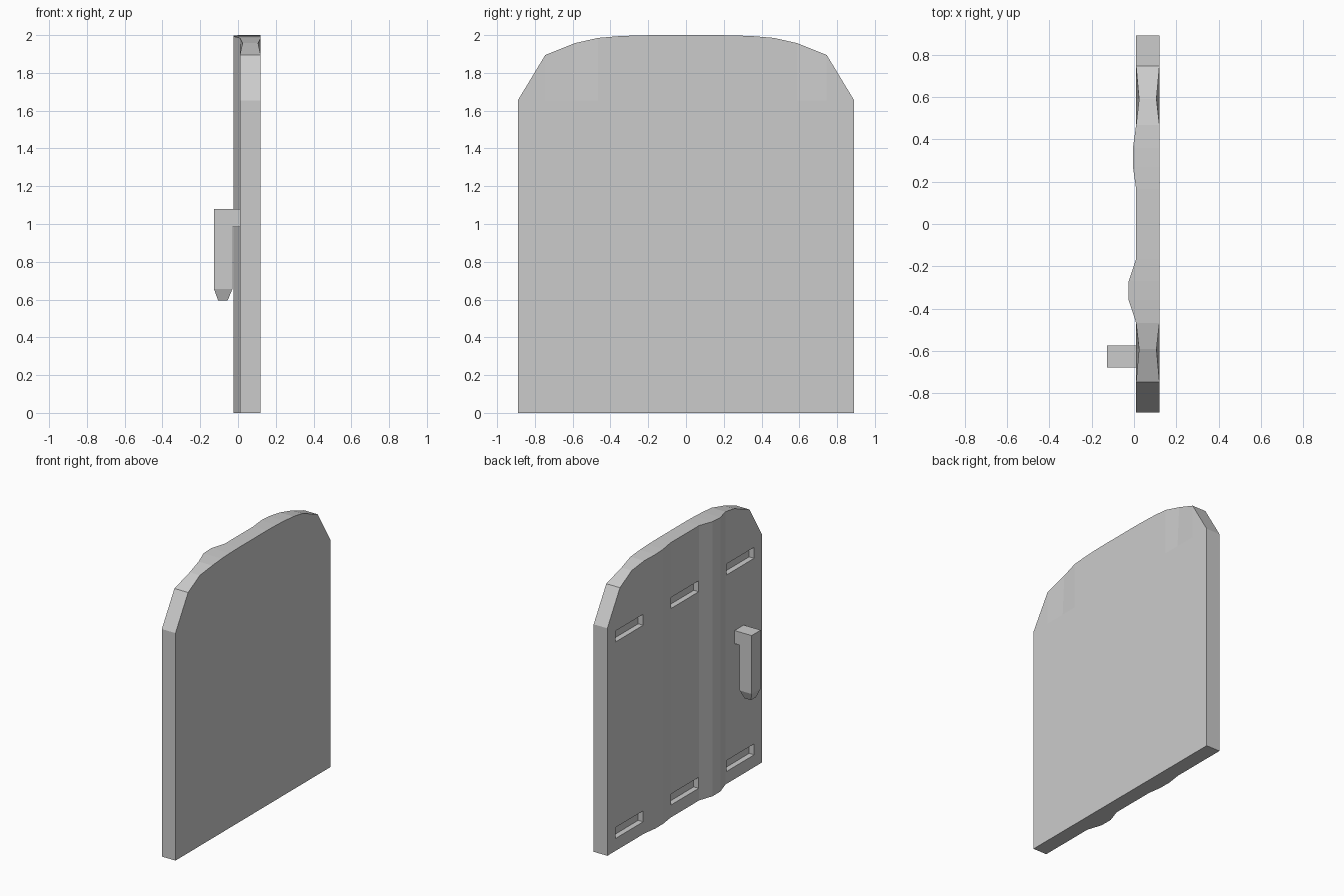
import bpy, bmesh

if "Cube" in bpy.data.objects:
    bpy.data.objects.remove(bpy.data.objects["Cube"])


def make_object(name, bm):
    bmesh.ops.remove_doubles(bm, verts=bm.verts, dist=1e-5)
    bmesh.ops.recalc_face_normals(bm, faces=bm.faces)
    mesh = bpy.data.meshes.new(name)
    bm.to_mesh(mesh)
    bm.free()
    ob = bpy.data.objects.new(name, mesh)
    bpy.context.collection.objects.link(ob)
    return ob


def add_box(bm, x, y, z):
    vs = [bm.verts.new((a, b, c)) for c in z for a, b in
          ((x[0], y[0]), (x[1], y[0]), (x[1], y[1]), (x[0], y[1]))]
    for f in ((0, 3, 2, 1), (4, 5, 6, 7), (0, 1, 5, 4), (1, 2, 6, 5), (2, 3, 7, 6), (3, 0, 4, 7)):
        bm.faces.new([vs[i] for i in f])


# Door panel: columns across y, arched top, two vertical ridges on the -x face
SHOULDER = 1.655
half = [(0.165, 2.0), (0.27, 1.998), (0.36, 1.994), (0.467, 1.985),
        (0.59, 1.957), (0.745, 1.895), (0.89, SHOULDER)]
columns = [(-y, z) for y, z in reversed(half)] + half
bm = bmesh.new()
rings = []
for y, top in columns:
    ridge = 0.2 < abs(y) < 0.4
    face_x = (-0.005 if y > 0 else -0.025) if ridge else 0.01
    pinch = 0.014 if abs(y) == 0.59 else 0.0      # slightly dented upper corners
    rings.append([bm.verts.new(p) for p in (
        (face_x, y, 0), (face_x, y, SHOULDER), (face_x + pinch, y, top),
        (0.12 - pinch, y, top), (0.12, y, SHOULDER), (0.12, y, 0))])
last = len(rings) - 1
for k, (a, b) in enumerate(zip(rings, rings[1:])):
    for i in range(6):
        j = (i + 1) % 6
        loop = [a[i], a[j], b[j], b[i]]
        # the end columns stop at the shoulder, so those faces are triangles
        if i in (1, 3) and k in (0, last - 1):
            end = a if k == 0 else b
            loop.remove(end[2] if i == 1 else end[3])
        elif i == 2 and k == 0:
            loop = [a[1], a[4], b[3], b[2]]
        elif i == 2 and k == last - 1:
            loop = [a[2], a[3], b[4], b[1]]
        bm.faces.new(loop)
for r in (rings[0], rings[-1]):
    bm.faces.new([r[0], r[1], r[4], r[5]])
    for v in r[2:4]:
        bm.verts.remove(v)
panel = make_object("door_panel", bm)

# Six recessed slots on the -x face
bm = bmesh.new()
for y in (-0.638, 0.0, 0.638):
    for z in (0.13, 1.56):
        add_box(bm, (-0.1, 0.05), (y - 0.16, y + 0.16), (z - 0.04, z + 0.04))
cutter = make_object("slot_cutter", bm)
cutter.hide_render = True
mod = panel.modifiers.new("slots", 'BOOLEAN')
mod.operation = 'DIFFERENCE'
mod.solver = 'EXACT'
mod.object = cutter
bpy.context.view_layer.objects.active = panel
bpy.ops.object.modifier_apply(modifier=mod.name)
bpy.data.objects.remove(cutter)

# Handle: short arm, hanging grip and tapered tip
bm = bmesh.new()
Y0, Y1 = -0.678, -0.573
profile = [(0.012, 1.08), (-0.127, 1.08), (-0.127, 0.655), (-0.03, 0.655), (-0.03, 0.985), (0.012, 0.985)]
sides = [[bm.verts.new((x, y, z)) for x, z in profile] for y in (Y0, Y1)]
tip = [[bm.verts.new((x, y, 0.595)) for x in (-0.105, -0.055)] for y in (Y0 + 0.024, Y1 - 0.024)]
for s in sides:
    bm.faces.new(s)
for i in range(6):
    if i != 2:
        j = (i + 1) % 6
        bm.faces.new([sides[0][i], sides[0][j], sides[1][j], sides[1][i]])
upper = [sides[0][2], sides[0][3], sides[1][3], sides[1][2]]
lower = [tip[0][0], tip[0][1], tip[1][1], tip[1][0]]
for i in range(4):
    j = (i + 1) % 4
    bm.faces.new([upper[i], upper[j], lower[j], lower[i]])
bm.faces.new(lower)
make_object("handle", bm)
